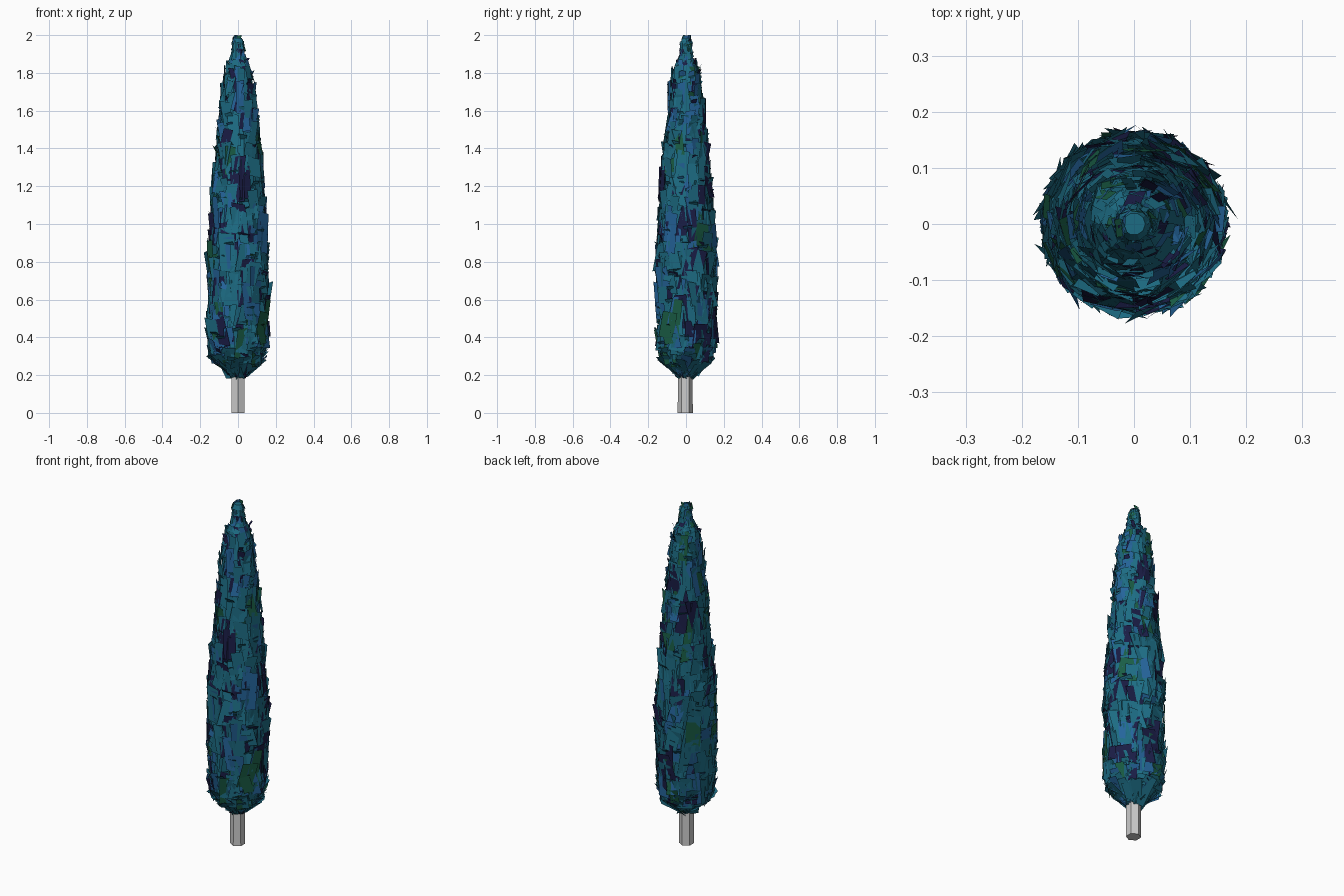
import bpy, bmesh, random
from math import sin, cos, tau
from mathutils import Vector

if "Cube" in bpy.data.objects:
    bpy.data.objects.remove(bpy.data.objects["Cube"])

random.seed(7)
R = random.uniform

# Foliage silhouette: (height, radius)
PROFILE = [(0.19, 0.035), (0.23, 0.085), (0.27, 0.135), (0.34, 0.155), (0.5, 0.153),
           (0.9, 0.152), (1.05, 0.142), (1.2, 0.13), (1.4, 0.114), (1.6, 0.096),
           (1.75, 0.083), (1.84, 0.064), (1.87, 0.045), (1.91, 0.036),
           (1.96, 0.034), (2.0, 0.022)]


def radius(z):
    for (z0, r0), (z1, r1) in zip(PROFILE, PROFILE[1:]):
        if z <= z1:
            return r0 + (r1 - r0) * max(0, (z - z0) / (z1 - z0))
    return PROFILE[-1][1]


def material(name, rgb):
    m = bpy.data.materials.new(name)
    m.diffuse_color = (*rgb, 1)
    m.use_nodes = True
    m.node_tree.nodes["Principled BSDF"].inputs["Base Color"].default_value = m.diffuse_color
    return m


MATS = [material("teal", (0.012, 0.15, 0.23)), material("blue", (0.018, 0.13, 0.33)),
        material("navy", (0.01, 0.012, 0.06)), material("green", (0.01, 0.11, 0.06))]


def finish(bm, name, mats=()):
    me = bpy.data.meshes.new(name)
    bm.to_mesh(me)
    bm.free()
    for m in mats:
        me.materials.append(m)
    ob = bpy.data.objects.new(name, me)
    bpy.context.collection.objects.link(ob)
    return ob


def lathe(bm, pts, sides, start=0.0, cy=0.0):
    rings = [[bm.verts.new((r * cos(start + tau * i / sides),
                            cy + r * sin(start + tau * i / sides), z))
              for i in range(sides)] for z, r in pts]
    for a, b in zip(rings, rings[1:]):
        for i in range(sides):
            j = (i + 1) % sides
            bm.faces.new((a[i], a[j], b[j], b[i]))
    bm.faces.new(rings[0][::-1])
    bm.faces.new(rings[-1])


# Hexagonal trunk
bm = bmesh.new()
lathe(bm, [(0, 0.04), (0.35, 0.038)], 6, tau / 4, -0.004)
finish(bm, "trunk")

# Dense inner foliage that closes the gaps between leaf cards
bm = bmesh.new()
lathe(bm, [(z, r * 0.9) for z, r in PROFILE[:-1]] + [(1.985, 0.02)], 10)
finish(bm, "foliage_core", MATS[:1])

# Overlapping leaf cards that follow the silhouette
bm = bmesh.new()


def card(a, z0, z1, w, r0, r1):
    out = Vector((cos(a), sin(a), 0))
    side = Vector((-sin(a), cos(a), 0))
    lean, yaw = R(-0.15, 0.15) * (z1 - z0), R(-0.25, 0.25)
    side = (side + out * yaw).normalized()
    roll = R(-0.12, 0.12) * w
    up = Vector((0, 0, 1))
    bot = out * r0 + up * z0 - side * lean
    top = out * r1 + up * z1 + side * lean
    pts = [bot - side * w / 2 - up * roll, bot + side * w / 2 + up * roll,
           top + side * w / 2 + up * roll, top - side * w / 2 - up * roll]
    for p in pts:
        p.z = min(p.z, 2.0)
    f = bm.faces.new([bm.verts.new(p) for p in pts])
    f.material_index = random.choices(range(4), (62, 20, 11, 7))[0]


# Body cards, larger low down and smaller near the tip
for i in range(620):
    z = 0.3 + 1.56 * (i / 620) ** 1.1
    r = radius(z)
    h = R(0.08, 0.22) * (0.5 + 0.5 * r / 0.155)
    z0, z1 = max(z - h / 2, 0.26), min(z + h / 2, 1.87)
    card(R(0, tau), z0, z1, R(0.3, 0.62) * r,
         radius(z0) + R(-0.02, 0.006), radius(z1) + R(-0.012, 0.012))

# Flaring cards at the underside
for i in range(80):
    z0, z1 = R(0.18, 0.25), R(0.26, 0.36)
    card(R(0, tau), z0, z1, R(0.04, 0.075),
         radius(z0) * R(0.7, 1.0), radius(z1) + R(-0.02, 0.016))

# Small cards at the tip
for i in range(90):
    z = R(1.84, 1.98)
    z0, z1 = z - R(0.01, 0.03), z + R(0.01, 0.03)
    card(R(0, tau), z0, z1, R(0.018, 0.035),
         radius(z0) * R(0.6, 1.0), radius(min(z1, 2)) * R(0.6, 1.0))

# Tilted sprigs poking through the surface
for i in range(150):
    z = R(0.32, 1.85)
    r = radius(z)
    card(R(0, tau), z - R(0.02, 0.05), z + R(0.01, 0.04), R(0.25, 0.45) * r,
         r * 0.7, r + R(0.0, 0.014))

finish(bm, "leaf_cards", MATS)
